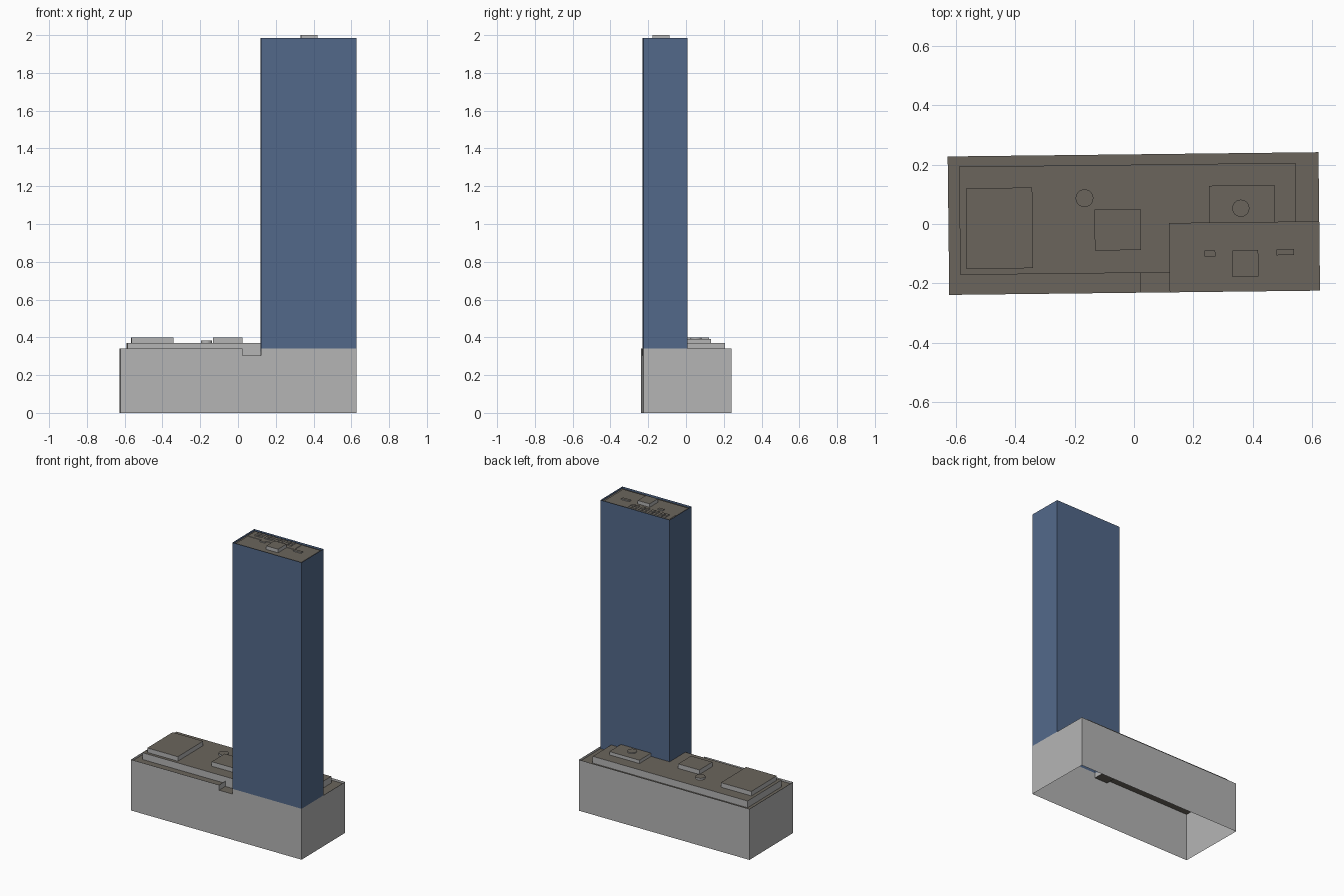
import bpy
import bmesh
import math
from mathutils import Matrix

if "Cube" in bpy.data.objects:
    bpy.data.objects.remove(bpy.data.objects["Cube"], do_unlink=True)

# The whole block stands slightly turned about the vertical axis
TURN = Matrix.Rotation(0.0115, 4, "Z")


def make_material(name, colour):
    mat = bpy.data.materials.new(name)
    mat.use_nodes = True
    mat.diffuse_color = (*colour, 1)
    mat.node_tree.nodes["Principled BSDF"].inputs["Base Color"].default_value = (*colour, 1)
    return mat


concrete = make_material("concrete grey", (0.46, 0.46, 0.46))
glass = make_material("facade blue", (0.085, 0.14, 0.255))
roofing = make_material("roof brown", (0.145, 0.13, 0.108))


def rect(x0, x1, y0, y1):
    return [(x0, y0), (x1, y0), (x1, y1), (x0, y1)]


def circle(x, y, radius, sides=24):
    angles = [math.tau * i / sides for i in range(sides)]
    return [(x + radius * math.cos(a), y + radius * math.sin(a)) for a in angles]


def finish(name, bm, materials):
    bm.transform(TURN)
    mesh = bpy.data.meshes.new(name)
    bm.to_mesh(mesh)
    bm.free()
    for mat in materials:
        mesh.materials.append(mat)
    obj = bpy.data.objects.new(name, mesh)
    bpy.context.collection.objects.link(obj)
    return obj


def add_wall(bm, a, b, low, high):
    corners = [(*a, low), (*b, low), (*b, high), (*a, high)]
    return bm.faces.new([bm.verts.new(c) for c in corners])


def add_top(bm, outline, z):
    face = bm.faces.new([bm.verts.new((x, y, z)) for x, y in outline])
    face.material_index = 1
    return face


def block(name, outlines, low, high, wall=concrete, roof_z=None):
    """Open-bottomed blocks with walls of one colour and a roof of another."""
    bm = bmesh.new()
    for outline in outlines:
        for a, b in zip(outline, outline[1:] + outline[:1]):
            add_wall(bm, a, b, low, high)
        add_top(bm, outline, high if roof_z is None else roof_z)
    bmesh.ops.remove_doubles(bm, verts=bm.verts, dist=1e-5)
    return finish(name, bm, [wall, roofing])


# Main dimensions
LEFT, RIGHT, FRONT, BACK = -0.626, 0.625, -0.232, 0.235
TOWER_X, TOWER_BACK = 0.118, 0.002
NOTCH_X, NOTCH_Y, NOTCH_Z = 0.02, -0.165, 0.305
RIM, DECK, TIER = 0.34, 0.325, 0.37
TOWER_TOP, TOWER_DECK = 1.985, 1.972

# Podium walls, open below, with a low notch beside the tower
bm = bmesh.new()
add_wall(bm, (LEFT, FRONT), (NOTCH_X, FRONT), 0, RIM)
add_wall(bm, (NOTCH_X, FRONT), (TOWER_X, FRONT), 0, NOTCH_Z)
add_wall(bm, (TOWER_X, FRONT), (RIGHT, FRONT), 0, RIM)
add_wall(bm, (RIGHT, FRONT), (RIGHT, BACK), 0, RIM)
add_wall(bm, (RIGHT, BACK), (LEFT, BACK), 0, RIM)
add_wall(bm, (LEFT, BACK), (LEFT, FRONT), 0, RIM)
add_wall(bm, (NOTCH_X, FRONT), (NOTCH_X, NOTCH_Y), NOTCH_Z, RIM)
add_wall(bm, (NOTCH_X, NOTCH_Y), (TOWER_X, NOTCH_Y), NOTCH_Z, DECK)
add_wall(bm, (TOWER_X, NOTCH_Y), (TOWER_X, FRONT), NOTCH_Z, RIM)
add_top(bm, rect(NOTCH_X, TOWER_X, FRONT, NOTCH_Y), NOTCH_Z)
add_top(bm, [(LEFT, FRONT), (NOTCH_X, FRONT), (NOTCH_X, NOTCH_Y), (TOWER_X, NOTCH_Y),
             (TOWER_X, TOWER_BACK), (RIGHT, TOWER_BACK), (RIGHT, BACK), (LEFT, BACK)], DECK)
finish("podium", bm, [concrete, roofing])

# Raised podium roof, wrapped round the tower
TIER_L, TIER_R, TIER_BACK = -0.588, 0.547, 0.2
block("podium_upper_roof",
      [[(TIER_L, NOTCH_Y), (TOWER_X, NOTCH_Y), (TOWER_X, TOWER_BACK),
        (TIER_R, TOWER_BACK), (TIER_R, TIER_BACK), (TIER_L, TIER_BACK)]], DECK, TIER)

# Podium rooftop structures
block("west_plant_room", [rect(-0.566, -0.342, -0.145, 0.127)], TIER, 0.4)
block("middle_plant_room", [rect(-0.133, 0.023, -0.088, 0.051)], TIER, 0.4)
block("rear_plant_room", [rect(0.255, 0.476, TOWER_BACK, 0.126)], TIER, 0.392)
block("middle_round_vent", [circle(-0.166, 0.089, 0.03)], TIER, 0.382)
block("rear_round_vent", [circle(0.361, 0.049, 0.029)], 0.392, 0.398)

# Tower shaft with a shallow parapet
block("tower", [rect(TOWER_X, RIGHT, FRONT, TOWER_BACK)], RIM, TOWER_TOP,
      wall=glass, roof_z=TOWER_DECK)

# Blue walls between the tower and the podium deck
bm = bmesh.new()
add_wall(bm, (TOWER_X, FRONT), (TOWER_X, TOWER_BACK), DECK, RIM)
add_wall(bm, (TOWER_X, TOWER_BACK), (RIGHT, TOWER_BACK), DECK, RIM)
finish("tower_foot", bm, [glass])

# Tower roof deck, plant platform and lift housing
block("tower_upper_roof", [rect(0.131, 0.611, -0.219, -0.008)], TOWER_DECK, 1.976)
block("plant_platform", [rect(0.133, 0.475, -0.09, -0.01)], 1.976, 1.979)
block("lift_housing", [rect(0.331, 0.418, -0.182, -0.093)], 1.976, 2.0)
block("roof_hatches", [rect(0.236, 0.273, -0.113, -0.092),
                       rect(0.479, 0.538, -0.111, -0.091)], 1.976, 1.982)

# Rows of cooling units, two by two
units = []
for group in range(4):
    for column in (-1, 1):
        for row in (-1, 1):
            x = 0.191 + 0.0725 * group + 0.0145 * column
            y = -0.04 + 0.0145 * row
            units.append(rect(x - 0.0115, x + 0.0115, y - 0.0115, y + 0.0115))
block("cooling_units", units, 1.979, 1.984)
